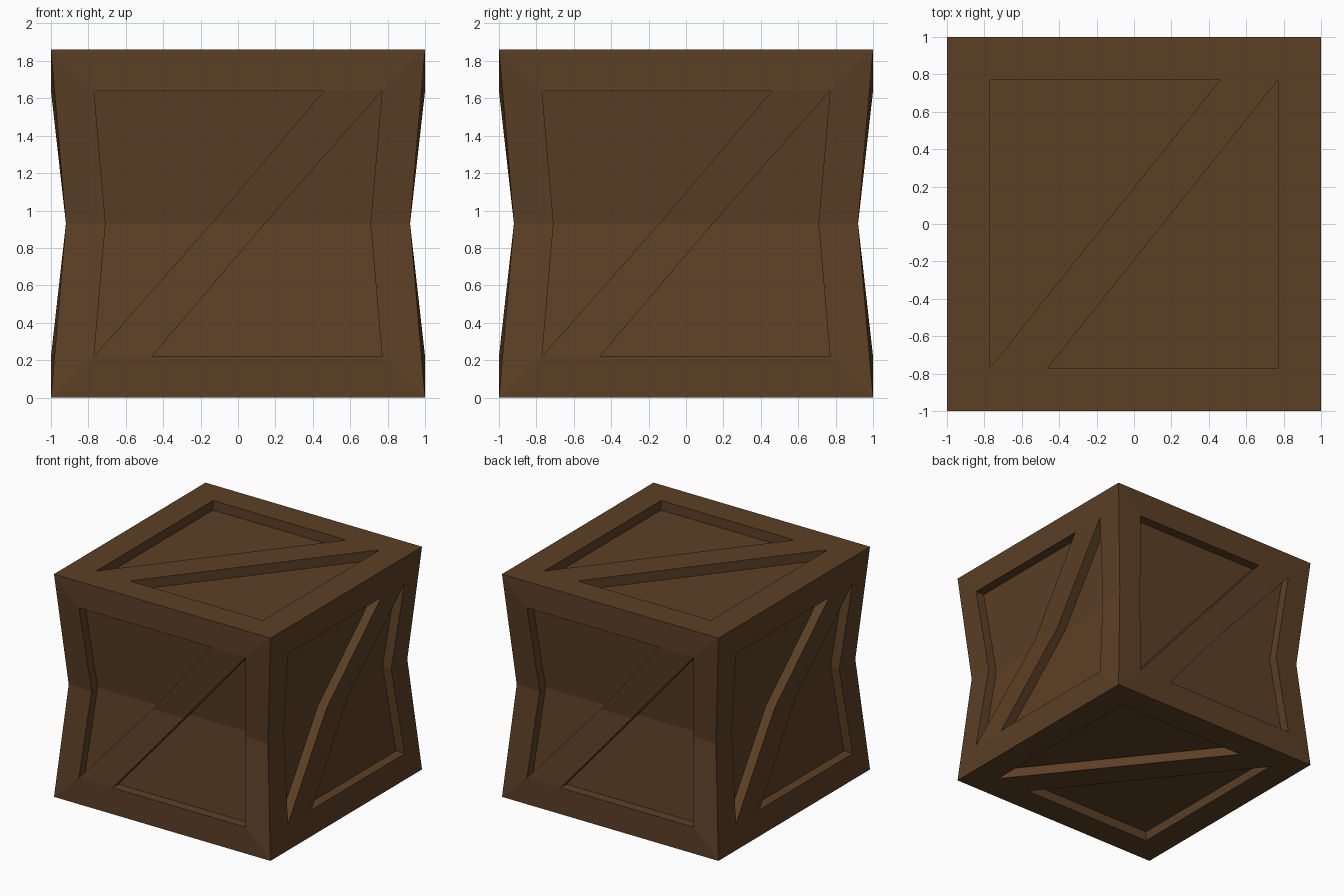
import bpy
import bmesh
from math import radians
from mathutils import Matrix, Vector

cube = bpy.data.objects.get("Cube")
if cube:
    bpy.data.objects.remove(cube, do_unlink=True)

HALF_HEIGHT = 0.93
RECESS = 0.08

wood = bpy.data.materials.new("dark_brown_wood")
wood.use_nodes = True
colour = (0.107, 0.050, 0.0185, 1)
wood.diffuse_color = colour
wood.node_tree.nodes["Principled BSDF"].inputs["Base Color"].default_value = colour

bm = bmesh.new()


def add_panel(turn, half_v, hole_v, dist, waist):
    """Framed panel with a diagonal brace between two sunken triangles."""
    mid = dist * waist
    # Upper half of the panel: (across, up, distance from the centre)
    pts = {
        "corner_l": (-1, half_v, dist), "corner_r": (1, half_v, dist),
        "hole_l": (-0.77, hole_v, dist), "brace_l": (0.46, hole_v, dist),
        "hole_r": (0.77, hole_v, dist),
        "edge_mid_l": (-waist, 0, mid), "edge_mid_r": (waist, 0, mid),
        "hole_mid_l": (-0.77 * waist, 0, mid), "hole_mid_r": (0.77 * waist, 0, mid),
        "brace_mid_l": (-0.155 * waist, 0, mid), "brace_mid_r": (0.155 * waist, 0, mid),
    }
    frame = [
        ("corner_l", "edge_mid_l", "hole_mid_l", "hole_l"),
        ("corner_l", "hole_l", "brace_l", "hole_r", "corner_r"),
        ("brace_l", "brace_mid_l", "brace_mid_r", "hole_r"),
        ("hole_r", "hole_mid_r", "edge_mid_r", "corner_r"),
    ]
    floors = [
        ("hole_l", "hole_mid_l", "brace_mid_l", "brace_l"),
        ("hole_r", "brace_mid_r", "hole_mid_r"),
    ]
    walls = [("hole_l", "hole_mid_l"), ("brace_mid_l", "brace_l"), ("brace_l", "hole_l"),
             ("hole_r", "brace_mid_r"), ("hole_mid_r", "hole_r")]

    # The lower half is the upper half turned by 180 degrees
    for sign in (1, -1):
        def vert(name, depth=0.0):
            u, v, d = pts[name]
            return bm.verts.new(turn @ Vector((sign * u, depth - d, sign * v)))

        for names in frame:
            bm.faces.new([vert(n) for n in names])
        for names in floors:
            bm.faces.new([vert(n, RECESS) for n in names])
        for a, b in walls:
            bm.faces.new([vert(a), vert(b), vert(b, RECESS), vert(a, RECESS)])


# Four pinched sides
for i in range(4):
    add_panel(Matrix.Rotation(radians(90 * i), 3, "Z"), HALF_HEIGHT, 0.71, 1, 0.92)

# Flat lid and base
for angle in (-90, 90):
    add_panel(Matrix.Rotation(radians(angle), 3, "X"), 1, 0.77, HALF_HEIGHT, 1)

# Weld the panels and drop the spare points halfway along the lid and base edges
bmesh.ops.remove_doubles(bm, verts=bm.verts, dist=0.0005)
spare = [v for v in bm.verts if abs(v.co.x) > 0.99 and abs(v.co.y) < 0.01
         and abs(v.co.z) > HALF_HEIGHT - 0.01]
bmesh.ops.dissolve_verts(bm, verts=spare)
bmesh.ops.translate(bm, verts=bm.verts, vec=(0, 0, HALF_HEIGHT))

mesh = bpy.data.meshes.new("crate")
bm.to_mesh(mesh)
bm.free()
mesh.materials.append(wood)
crate = bpy.data.objects.new("crate", mesh)
bpy.context.collection.objects.link(crate)
